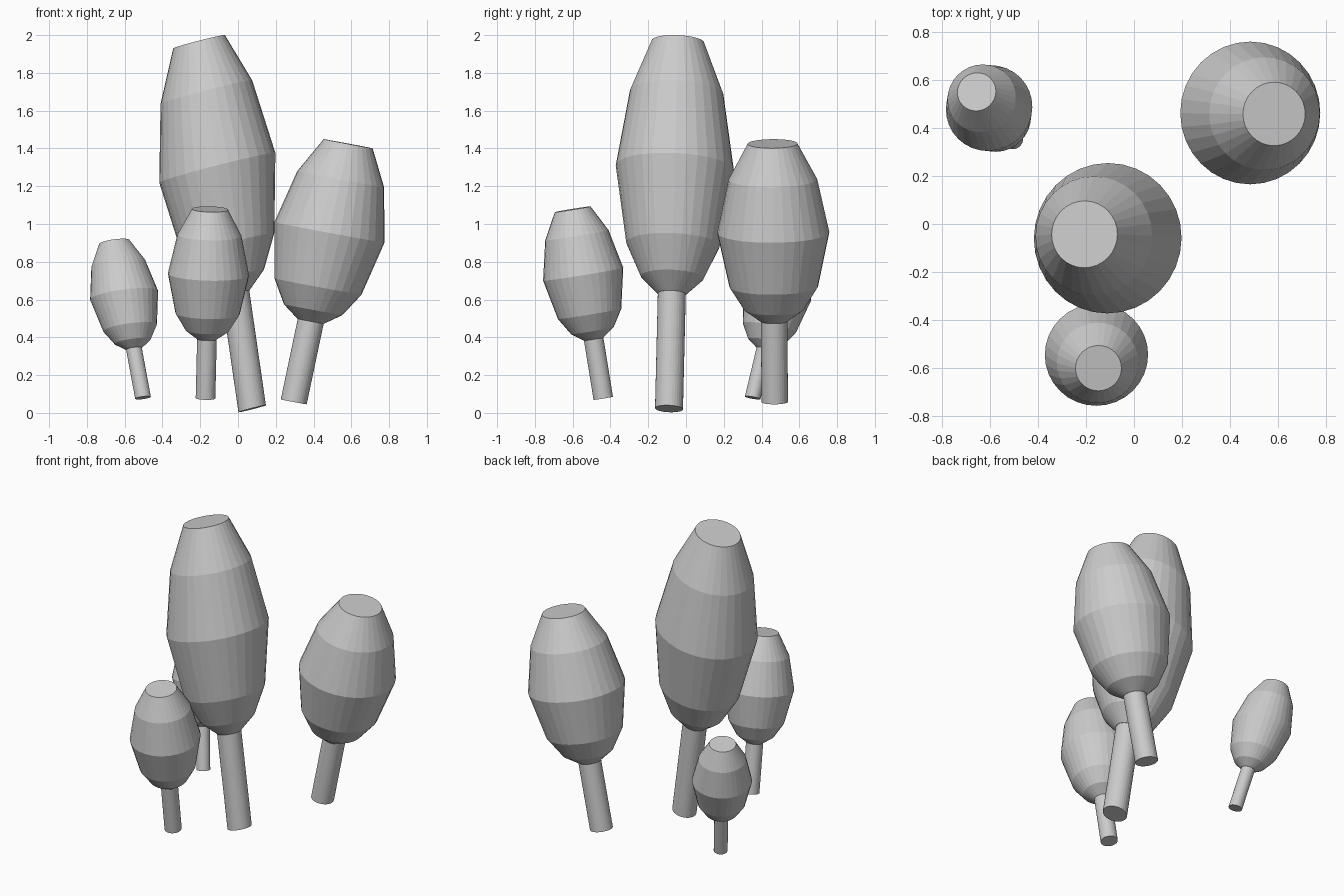
import bpy, bmesh, math
from mathutils import Vector, Matrix

if "Cube" in bpy.data.objects:
    bpy.data.objects.remove(bpy.data.objects["Cube"])

SIDES = 32

grey = bpy.data.materials.new("plain grey")
grey.diffuse_color = (0.6, 0.6, 0.6, 1)
grey.use_nodes = True
grey.node_tree.nodes["Principled BSDF"].inputs["Base Color"].default_value = grey.diffuse_color

# Crown profile: (fraction of crown height, fraction of widest radius)
CROWN = [(0, 0.24), (0.065, 0.53), (0.195, 0.79), (0.5, 1), (0.8, 0.79), (1, 0.445)]


def lathe(name, rings, matrix):
    """Capped solid from (height, radius) rings, placed by matrix."""
    bm = bmesh.new()
    loops = []
    for h, r in rings:
        loops.append([bm.verts.new((r * math.cos(math.tau * i / SIDES),
                                    r * math.sin(math.tau * i / SIDES), h))
                      for i in range(SIDES)])
    for a, b in zip(loops, loops[1:]):
        for i in range(SIDES):
            j = (i + 1) % SIDES
            bm.faces.new((a[i], a[j], b[j], b[i]))
    bm.faces.new(loops[0][::-1])
    bm.faces.new(loops[-1])
    bm.transform(matrix)
    mesh = bpy.data.meshes.new(name)
    bm.to_mesh(mesh)
    bm.free()
    mesh.materials.append(grey)
    bpy.context.collection.objects.link(bpy.data.objects.new(name, mesh))


def tree(name, base, top, crown_z, trunk_r, crown_r, stretch):
    """Leaning tree; stretch is a vertical scale applied after the lean."""
    base, top = Vector(base), Vector(top)
    axis = top - base
    lean = Vector((axis.x, axis.y, axis.z / stretch))
    rot = Vector((0, 0, 1)).rotation_difference(lean).to_matrix().to_4x4()
    matrix = Matrix.Translation(base) @ Matrix.Diagonal((1, 1, stretch, 1)) @ rot
    length = lean.length
    start = length * (crown_z - base.z) / axis.z
    # Trunk
    lathe(name + "_trunk", [(0, trunk_r), (start + 0.02, trunk_r)], matrix)
    # Crown
    lathe(name + "_crown", [(start + f * (length - start), r * crown_r) for f, r in CROWN], matrix)


tree("tall_tree", (0.075, -0.09, 0.022), (-0.206, -0.043, 1.965), 0.63, 0.074, 0.313, 1.33)
tree("right_tree", (0.295, 0.47, 0.058), (0.583, 0.458, 1.425), 0.485, 0.07, 0.297, 0.94)
tree("front_tree", (-0.172, -0.438, 0.077), (-0.148, -0.6, 1.078), 0.39, 0.052, 0.215, 1.0)
tree("left_tree", (-0.503, 0.353, 0.08), (-0.655, 0.55, 0.905), 0.34, 0.042, 0.182, 0.86)
